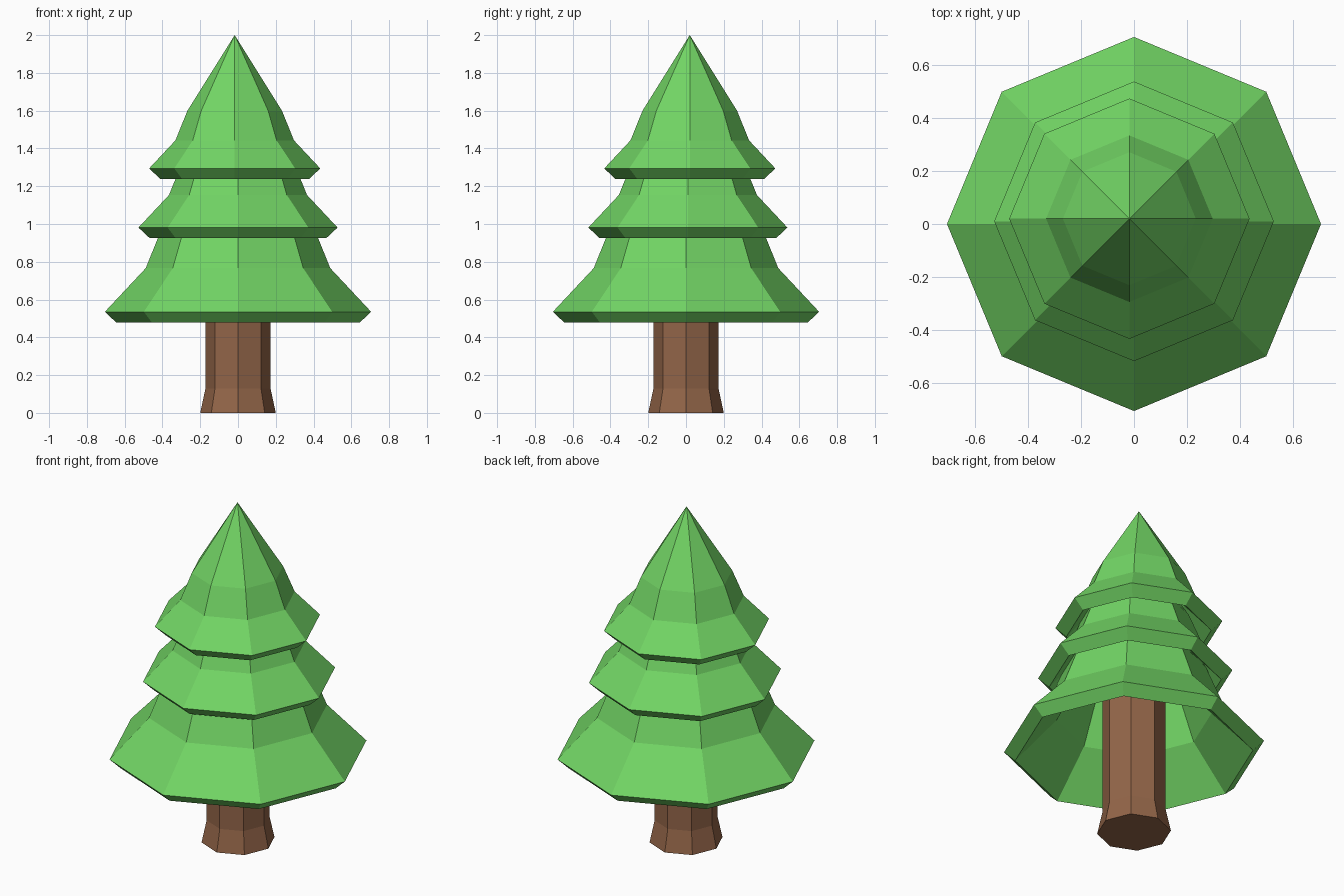
import bpy, bmesh, math

if "Cube" in bpy.data.objects:
    bpy.data.objects.remove(bpy.data.objects["Cube"])

SIDES = 8


def material(name, rgb):
    m = bpy.data.materials.new(name)
    m.diffuse_color = (*rgb, 1.0)
    m.use_nodes = True
    m.node_tree.nodes["Principled BSDF"].inputs["Base Color"].default_value = m.diffuse_color
    return m


def lathe(name, profile, mat, centre=(0, 0), cap_bottom=False):
    """Eight-sided flat-faced part from (radius, height) rings; radius 0 is a point."""
    bm = bmesh.new()
    rings = []
    for r, z in profile:
        count = SIDES if r > 0 else 1
        rings.append([bm.verts.new((centre[0] + r * math.cos(2 * math.pi * i / SIDES),
                                    centre[1] + r * math.sin(2 * math.pi * i / SIDES), z))
                      for i in range(count)])
    for low, high in zip(rings, rings[1:]):
        for i in range(SIDES):
            j = (i + 1) % SIDES
            if len(high) == 1:
                bm.faces.new((low[i], low[j], high[0]))
            else:
                bm.faces.new((low[i], low[j], high[j], high[i]))
    if cap_bottom:
        bm.faces.new(rings[0][::-1])
    mesh = bpy.data.meshes.new(name)
    bm.to_mesh(mesh)
    bm.free()
    mesh.materials.append(mat)
    ob = bpy.data.objects.new(name, mesh)
    bpy.context.collection.objects.link(ob)
    return ob


def foliage(name, rim_z, rim_radius, centre):
    """Hollow pointed skirt: rim, bend, shoulder and tip, thickened inwards."""
    shape = [(1, 0), (0.693, 0.328), (0.553, 0.674), (0, 1.559)]
    profile = [(r * rim_radius, rim_z + h * rim_radius) for r, h in shape]
    ob = lathe(name, profile, green, centre)
    shell = ob.modifiers.new("thickness", 'SOLIDIFY')
    shell.thickness = 0.082
    shell.offset = -1


green = material("leaf green", (0.17, 0.67, 0.13))
brown = material("bark brown", (0.29, 0.13, 0.065))

# Trunk with flared foot
lathe("trunk", [(0.2, 0), (0.172, 0.13), (0.172, 1.0)], brown, cap_bottom=True)

# Three tiers of foliage, the upper ones slightly off centre
foliage("lower_foliage", 0.535, 0.705, (0, 0))
foliage("middle_foliage", 0.981, 0.527, (0, 0.01))
foliage("top_foliage", 1.294, 0.453, (-0.0175, 0.02))
